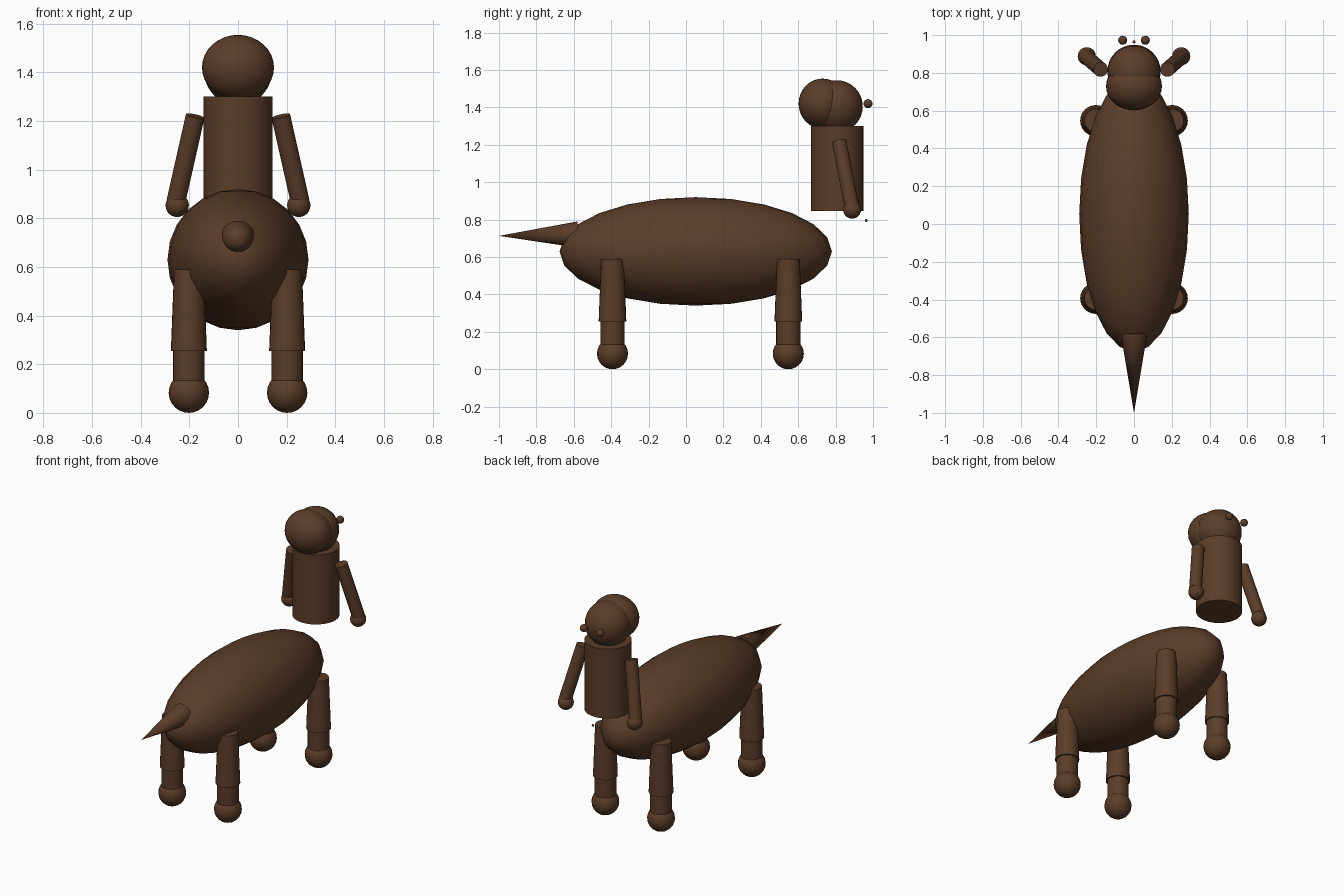
import bpy, math
from mathutils import Vector

if "Cube" in bpy.data.objects:
    bpy.data.objects.remove(bpy.data.objects["Cube"])

brown = bpy.data.materials.new("dark brown")
brown.diffuse_color = (0.105, 0.046, 0.021, 1)
brown.use_nodes = True
brown.node_tree.nodes["Principled BSDF"].inputs["Base Color"].default_value = brown.diffuse_color


def finish(name, angle=40):
    ob = bpy.context.object
    ob.name = name
    ob.data.materials.append(brown)
    bpy.ops.object.shade_smooth_by_angle(angle=math.radians(angle))
    return ob


def ball(name, loc, radii, segs=24, rings=12):
    bpy.ops.mesh.primitive_uv_sphere_add(segments=segs, ring_count=rings, radius=1, location=loc)
    bpy.context.object.scale = radii
    bpy.ops.object.transform_apply(location=False, rotation=False, scale=True)
    return finish(name, 60)


def rod(name, start, end, r1, r2, sides=24):
    a, b = Vector(start), Vector(end)
    d = b - a
    bpy.ops.mesh.primitive_cone_add(vertices=sides, radius1=r1, radius2=r2, depth=d.length,
                                    location=(a + b) / 2,
                                    rotation=d.to_track_quat('Z', 'Y').to_euler())
    return finish(name)


# Long barrel body and pointed tail
ball("body", (0, 0.052, 0.63), (0.29, 0.728, 0.29))
rod("tail", (0, -0.58, 0.72), (0, -1.0, 0.713), 0.07, 0.0)

# Four legs, each with thigh, shin and hoof
for side, x in (("left", -0.202), ("right", 0.202)):
    for end, y in (("front", -0.393), ("rear", 0.547)):
        tag = f"{end}_{side}"
        rod("thigh_" + tag, (x, y, 0.255), (x, y, 0.59), 0.074, 0.061)
        rod("shin_" + tag, (x, y, 0.085), (x, y, 0.26), 0.065, 0.065)
        ball("hoof_" + tag, (x, y, 0.083), (0.083, 0.083, 0.083))

# Upright torso
rod("torso", (0, 0.808, 0.845), (0, 0.808, 1.3), 0.141, 0.141, 32)

# Head with hair mass behind it
ball("head", (0, 0.805, 1.405), (0.14, 0.14, 0.14), 32, 16)
ball("hair", (0, 0.73, 1.42), (0.148, 0.128, 0.134), 32, 16)

# Arms, hands and eyes, mirrored
for side, s in (("left", -1), ("right", 1)):
    rod("arm_" + side, (s * 0.255, 0.887, 0.87), (s * 0.176, 0.818, 1.22), 0.039, 0.039)
    ball("hand_" + side, (s * 0.25, 0.888, 0.853), (0.048, 0.048, 0.048))
    ball("eye_" + side, (s * 0.06, 0.973, 1.42), (0.024, 0.024, 0.024), 16, 8)

# Tiny stud below the torso
ball("stud", (0, 0.964, 0.795), (0.008, 0.008, 0.008), 12, 6)
